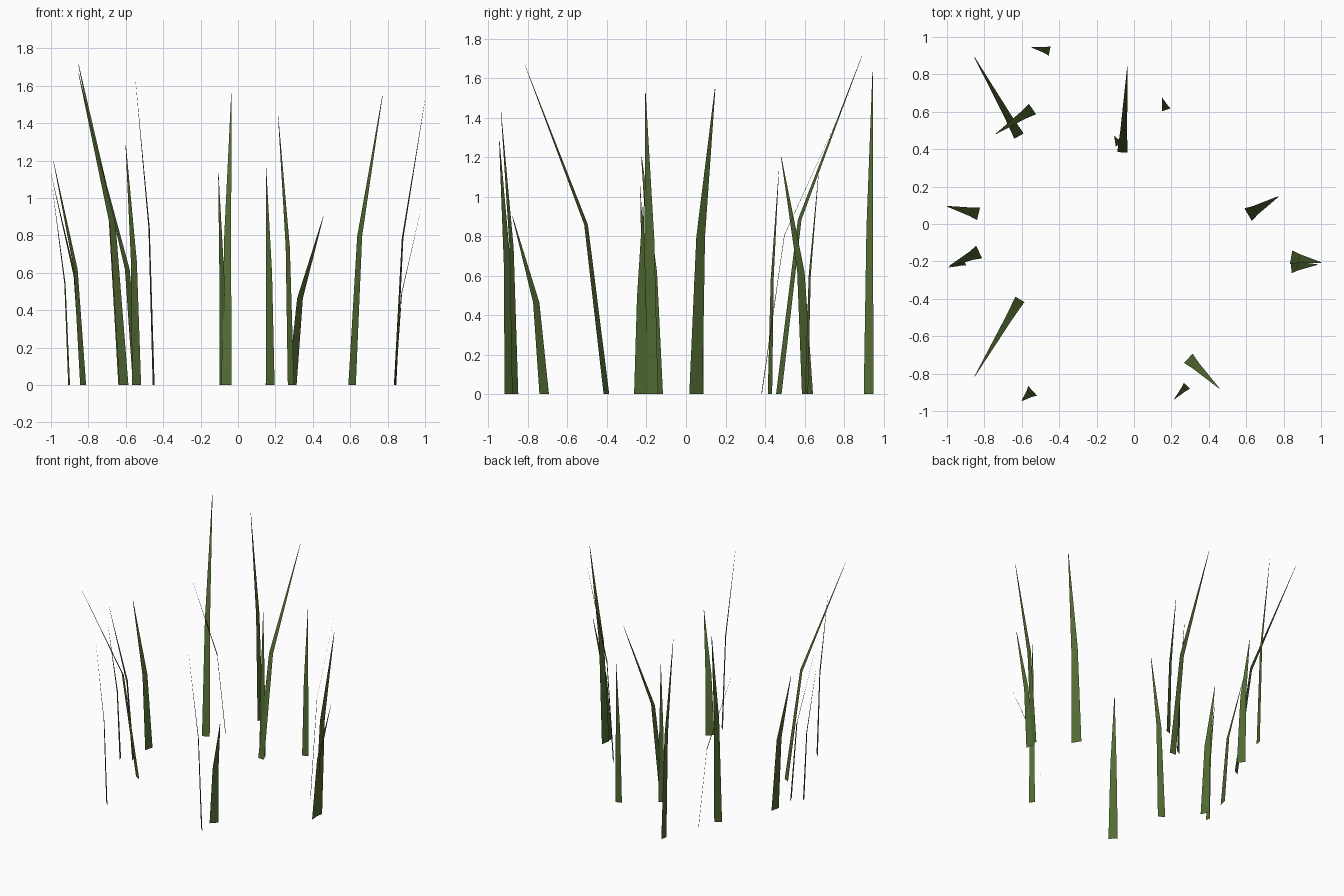
import bpy
from mathutils import Vector

green = bpy.data.materials.new("grass_green")
green.diffuse_color = (0.085, 0.145, 0.033, 1)

# Each blade: base x, base y, base width, tip x, tip y, tip z
BLADES = [
    (-0.615, 0.470, 0.057, -0.853, 0.892, 1.715),
    (-0.543, 0.615, 0.068, -0.738, 0.482, 1.20),
    (-0.451, 0.925, 0.051, -0.548, 0.945, 1.63),
    (0.172, 0.610, 0.050, 0.150, 0.675, 1.16),
    (-0.062, 0.383, 0.055, -0.035, 0.843, 1.56),
    (-0.080, 0.425, 0.046, -0.105, 0.470, 1.13),
    (-0.831, 0.055, 0.071, -1.000, 0.095, 1.13),
    (0.610, 0.050, 0.078, 0.772, 0.147, 1.545),
    (-0.828, -0.150, 0.074, -0.987, -0.225, 1.20),
    (-0.903, -0.205, 0.034, -0.992, -0.232, 1.05),
    (-0.610, -0.403, 0.056, -0.852, -0.815, 1.665),
    (-0.542, -0.892, 0.071, -0.600, -0.945, 1.28),
    (0.283, -0.865, 0.046, 0.215, -0.937, 1.435),
    (0.290, -0.718, 0.067, 0.456, -0.879, 0.90),
    (0.840, -0.178, 0.075, 1.000, -0.206, 1.525),
    (0.840, -0.228, 0.070, 0.980, -0.217, 0.95),
]


def blade(index, bx, by, width, tx, ty, tz):
    """Smooth flat strip with one bend halfway up and a very narrow tip."""
    base, tip = Vector((bx, by, 0)), Vector((tx, ty, tz))
    lean = Vector((tx - bx, ty - by, 0))
    side = Vector((-lean.y, lean.x, 0)).normalized() * width / 2
    mid = base + lean * 0.25 + Vector((0, 0, tz * 0.515))
    rows = ((base, 1.0), (mid, 0.66), (tip, 0.05))
    verts = [p + side * (s * w) for p, w in rows for s in (-1, 1)]
    # Faces point in the direction of the lean
    mesh = bpy.data.meshes.new(f"grass_blade_{index}")
    mesh.from_pydata(verts, [], [(0, 1, 3, 2), (2, 3, 5, 4)])
    mesh.shade_smooth()
    mesh.materials.append(green)
    obj = bpy.data.objects.new(f"grass_blade_{index}", mesh)
    bpy.context.collection.objects.link(obj)


for i, data in enumerate(BLADES, 1):
    blade(i, *data)
